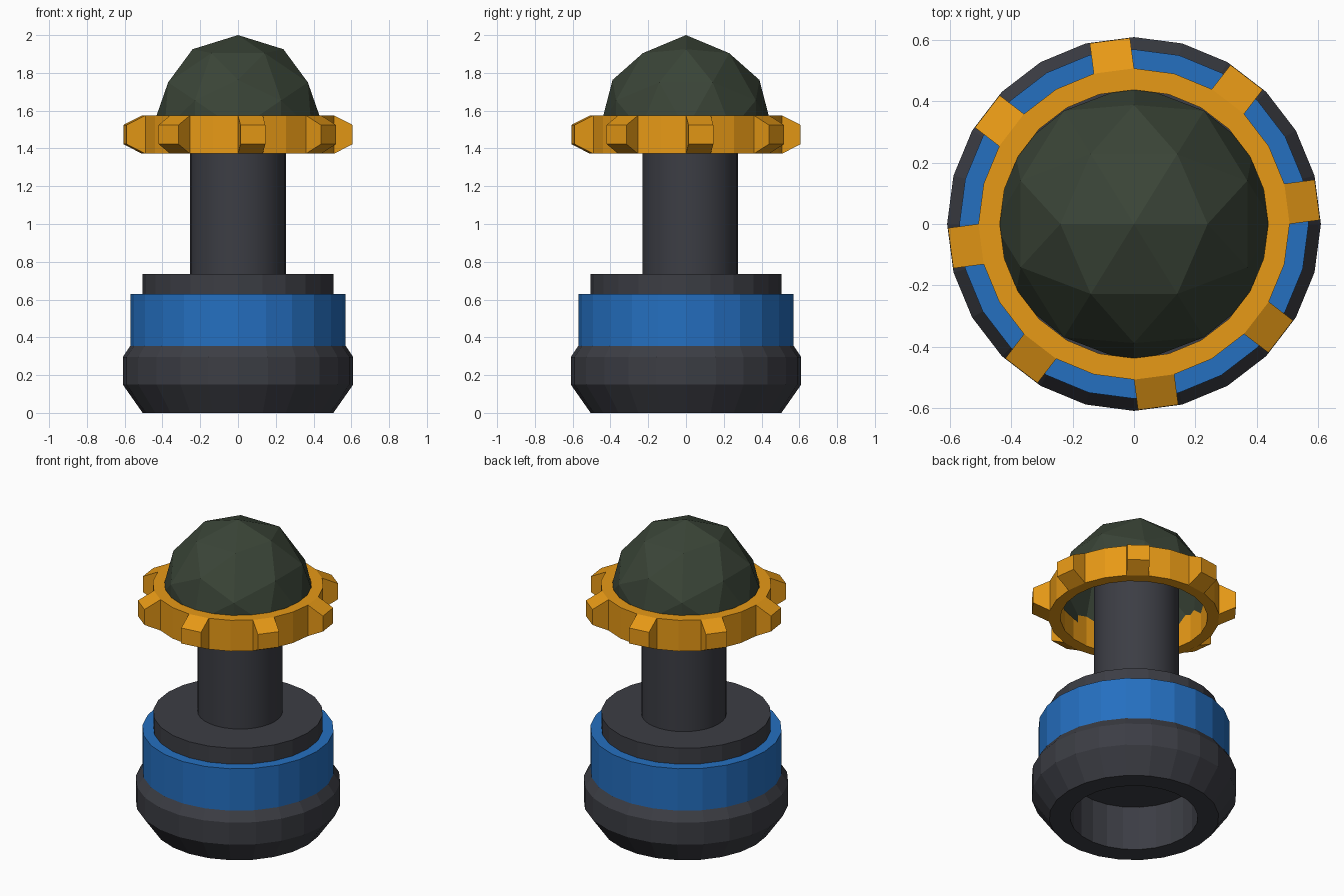
import bpy, bmesh
from math import sin, cos, pi, radians
from mathutils import Matrix, Vector

if "Cube" in bpy.data.objects:
    bpy.data.objects.remove(bpy.data.objects["Cube"])

N = 24  # sides of all round base parts


def material(name, rgb):
    m = bpy.data.materials.new(name)
    m.diffuse_color = (*rgb, 1)
    m.use_nodes = True
    m.node_tree.nodes["Principled BSDF"].inputs["Base Color"].default_value = m.diffuse_color
    return m


DARK = material("dark_grey", (0.045, 0.047, 0.058))
BLUE = material("blue", (0.018, 0.16, 0.53))
ORANGE = material("orange", (0.80, 0.32, 0.008))
GREEN = material("dark_green", (0.042, 0.058, 0.038))


def finish(name, bm, mat):
    bmesh.ops.recalc_face_normals(bm, faces=bm.faces)
    me = bpy.data.meshes.new(name)
    bm.to_mesh(me)
    bm.free()
    ob = bpy.data.objects.new(name, me)
    bpy.context.collection.objects.link(ob)
    me.materials.append(mat)
    return ob


def lathe(name, profile, mat, sides=N, y=0, closed=False):
    """Revolve (radius, z) points; open ends get capped."""
    bm = bmesh.new()
    rings = [[bm.verts.new((r * cos(2 * pi * i / sides), y + r * sin(2 * pi * i / sides), z))
              for i in range(sides)] for r, z in profile]
    pairs = list(zip(rings, rings[1:]))
    if closed:
        pairs.append((rings[-1], rings[0]))
    else:
        bm.faces.new(rings[0])
        bm.faces.new(rings[-1])
    for a, b in pairs:
        for i in range(sides):
            j = (i + 1) % sides
            bm.faces.new((a[i], a[j], b[j], b[i]))
    return finish(name, bm, mat)


# hollow foot, coloured band, top plate and column
lathe("base_foot", [(0.38, 0.29), (0.38, 0), (0.505, 0), (0.61, 0.15),
                    (0.61, 0.295), (0.57, 0.355)], DARK)
lathe("base_band", [(0.57, 0.355), (0.57, 0.63), (0.5, 0.63), (0.5, 0.355)], BLUE, closed=True)
lathe("top_plate", [(0.505, 0.36), (0.505, 0.735)], DARK)
column = lathe("column", [(0.253, 0.72), (0.253, 1.6)], DARK, sides=32, y=0.022)

# toothed ring: a 24-sided shell, every third face pulled out, then thickened inward
bm = bmesh.new()
lo, hi = ([bm.verts.new((0.508 * cos(2 * pi * i / N), 0.508 * sin(2 * pi * i / N), z))
           for i in range(N)] for z in (1.372, 1.575))
sides = [bm.faces.new((lo[i], lo[(i + 1) % N], hi[(i + 1) % N], hi[i])) for i in range(N)]
for f in bmesh.ops.extrude_discrete_faces(bm, faces=[])["faces"]:
    pass
for f in sides[::3]:
    base = list(f.verts)
    out = Vector(f.calc_center_median()).xy.normalized().to_3d() * 0.1
    tip = []
    for v in base:
        p = v.co + out
        p.z = 1.4735 + (p.z - 1.4735) * 0.5
        tip.append(bm.verts.new(p))
    bm.faces.remove(f)
    bm.faces.new(tip)
    for i in range(4):
        j = (i + 1) % 4
        bm.faces.new((base[i], base[j], tip[j], tip[i]))
# inner wall and flat rims
ilo, ihi = ([bm.verts.new((0.438 * cos(2 * pi * i / N), 0.438 * sin(2 * pi * i / N), z))
             for i in range(N)] for z in (1.372, 1.575))
for a, b in ((lo, ilo), (ilo, ihi), (ihi, hi)):
    for i in range(N):
        j = (i + 1) % N
        bm.faces.new((a[i], a[j], b[j], b[i]))
finish("toothed_ring", bm, ORANGE)

# faceted dome: icosphere turned edge-up, cut at its equator
bm = bmesh.new()
bmesh.ops.create_icosphere(bm, subdivisions=2, radius=1,
                           matrix=Matrix.Rotation(radians(-31.717), 4, 'Y'))
bmesh.ops.bisect_plane(bm, geom=bm.verts[:] + bm.edges[:] + bm.faces[:], dist=1e-4,
                       plane_co=(0, 0, 0), plane_no=(0, 0, 1), clear_inner=True)
bmesh.ops.transform(bm, verts=bm.verts,
                    matrix=Matrix.Translation((0, 0, 1.5)) @ Matrix.Diagonal((0.457, 0.457, 0.5, 1)))
finish("dome", bm, GREEN)

# round column shading
bpy.context.view_layer.objects.active = column
column.select_set(True)
bpy.ops.object.shade_smooth_by_angle(angle=radians(30))
